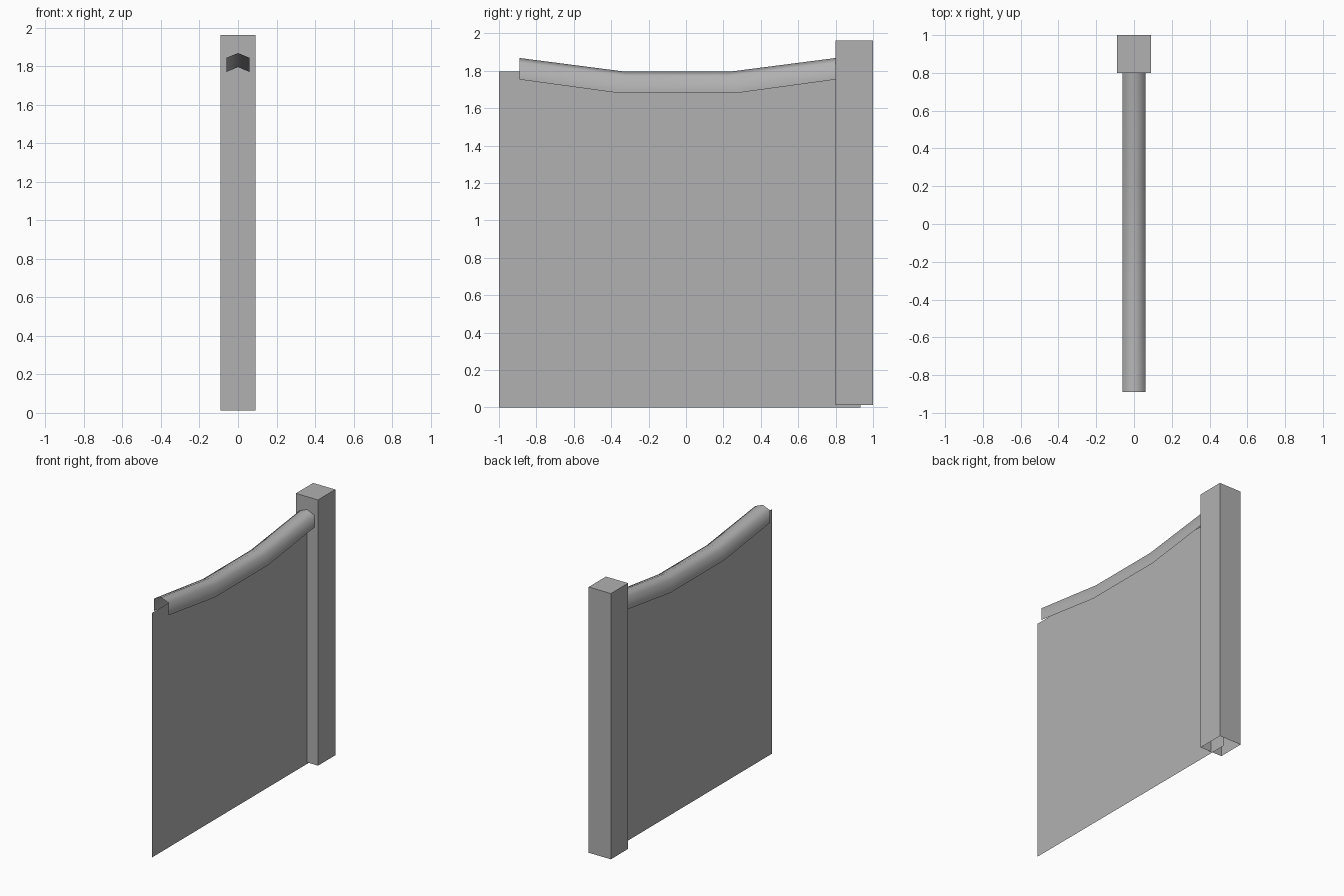
import bpy, bmesh

if "Cube" in bpy.data.objects:
    bpy.data.objects.remove(bpy.data.objects["Cube"])

# Mid grey shared by all parts
grey = bpy.data.materials.new("mid_grey")
grey.diffuse_color = (0.44, 0.44, 0.44, 1)
grey.use_nodes = True
grey.node_tree.nodes["Principled BSDF"].inputs["Base Color"].default_value = grey.diffuse_color


def link_bmesh(name, bm):
    mesh = bpy.data.meshes.new(name)
    bm.to_mesh(mesh)
    bm.free()
    mesh.materials.append(grey)
    obj = bpy.data.objects.new(name, mesh)
    bpy.context.collection.objects.link(obj)
    return obj


def make_object(name, verts, faces):
    bm = bmesh.new()
    vs = [bm.verts.new(v) for v in verts]
    for f in faces:
        bm.faces.new([vs[i] for i in f])
    bm.normal_update()
    if sum(f.normal.z for f in bm.faces) < -0.01:
        bmesh.ops.reverse_faces(bm, faces=bm.faces[:])
    return link_bmesh(name, bm)


# Thin flat panel, running a little way into the post
make_object("wall_panel",
            [(0, -1, 0), (0, 0.932, 0), (0, 0.932, 1.795), (0, -1, 1.795)],
            [(0, 1, 2, 3)])

# Square post with an open underside
bm = bmesh.new()
bmesh.ops.create_cube(bm, size=1)
for v in bm.verts:
    v.co = (v.co.x * 0.18, 0.9 + v.co.y * 0.2, 0.987 + v.co.z * 1.951)
bm.normal_update()
bottom = [f for f in bm.faces if f.normal.z < -0.9]
bmesh.ops.delete(bm, geom=bottom, context='FACES_ONLY')
link_bmesh("end_post", bm)

# Sagging capping rail: open ridge profile swept along y
# profile points: x, drop below ridge, outward shift of the bend
profile = [(-0.06, -0.115, 0.03), (-0.06, -0.025, 0), (0, 0, 0),
           (0.06, -0.025, 0), (0.06, -0.115, 0.03)]
# path points: y, ridge height, direction of the bend shift
path = [(-0.89, 1.868, 0), (-0.325, 1.795, -1), (0.235, 1.795, 1), (0.80, 1.868, 0)]
verts = [(x, y + side * shift, z + drop)
         for y, z, side in path for x, drop, shift in profile]
n = len(profile)
faces = [(r * n + i, (r + 1) * n + i, (r + 1) * n + i + 1, r * n + i + 1)
         for r in range(len(path) - 1) for i in range(n - 1)]
rail = make_object("capping_rail", verts, faces)
for p in rail.data.polygons:
    p.use_smooth = True
